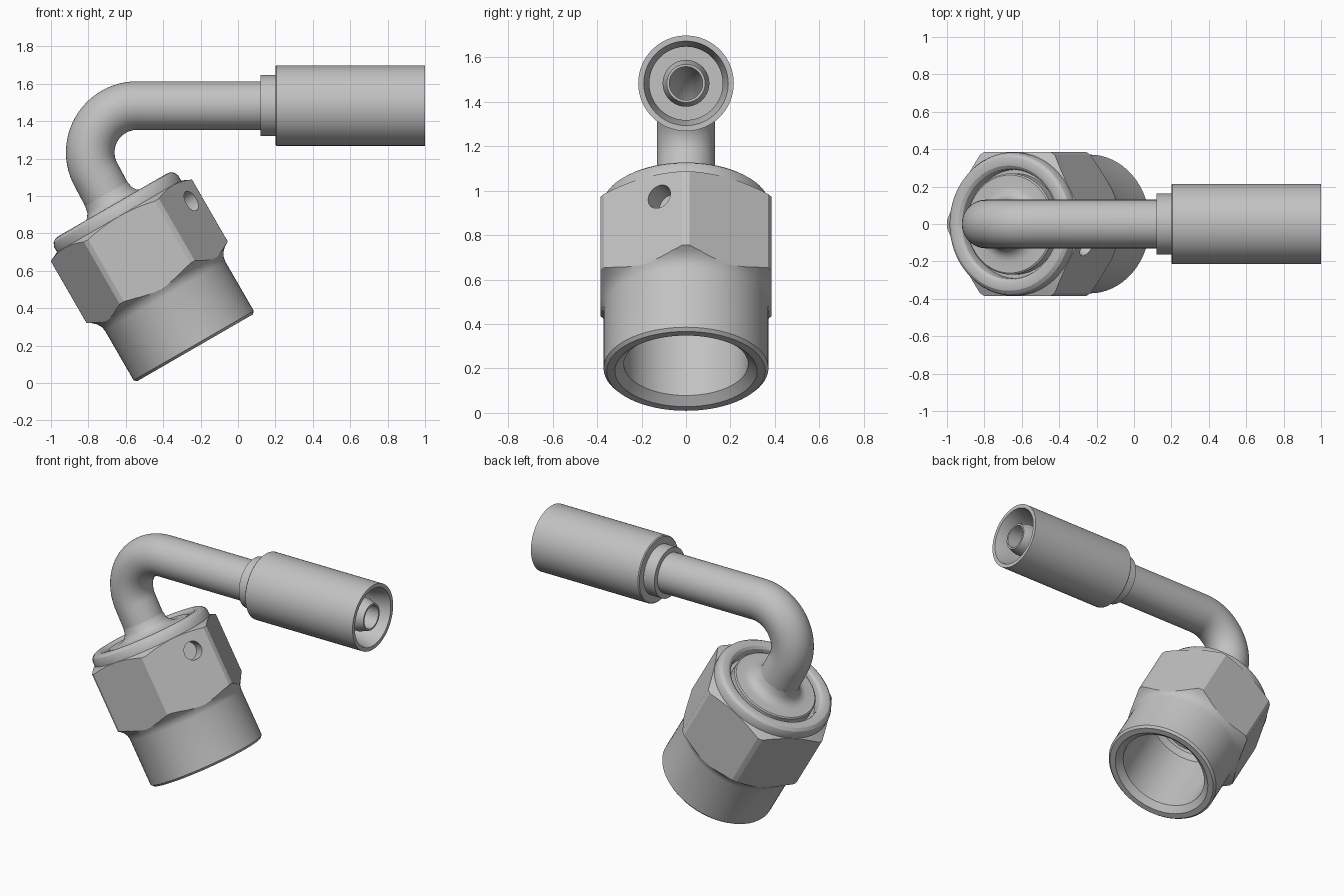
import bpy, bmesh, math
from mathutils import Vector, Matrix

if "Cube" in bpy.data.objects:
    bpy.data.objects.remove(bpy.data.objects["Cube"])

metal = bpy.data.materials.new("grey metal")
metal.diffuse_color = (0.54, 0.54, 0.54, 1)
metal.use_nodes = True
metal.node_tree.nodes["Principled BSDF"].inputs["Base Color"].default_value = metal.diffuse_color

Y = Vector((0, 1, 0))
U = Vector((-0.5, 0, 0.866025))        # nut axis, pointing up to the elbow
N = Vector((0.866025, 0, 0.5))         # across the nut axis
BASE = Vector((-0.23, 0, 0.188))       # centre of the nut mouth
X = Vector((1, 0, 0))
Z = Vector((0, 0, 1))
PIPE = Vector((0, 0, 1.483))           # horizontal pipe axis


def skin(name, rings, closed=True, segs=64):
    """Join rings (centre, in-plane direction, radius); closed makes a hollow part."""
    bm = bmesh.new()
    loops = []
    for c, n, r in rings:
        loops.append([bm.verts.new(c + r * (math.cos(a) * n + math.sin(a) * Y))
                      for a in (2 * math.pi * i / segs for i in range(segs))])
    pairs = list(zip(loops, loops[1:]))
    if closed:
        pairs.append((loops[-1], loops[0]))
    else:
        bm.faces.new(loops[0])
        bm.faces.new(loops[-1])
    for a, b in pairs:
        for i in range(segs):
            j = (i + 1) % segs
            bm.faces.new((a[i], a[j], b[j], b[i]))
    return finish(name, bm)


def finish(name, bm):
    bmesh.ops.recalc_face_normals(bm, faces=bm.faces)
    me = bpy.data.meshes.new(name)
    bm.to_mesh(me)
    bm.free()
    me.materials.append(metal)
    ob = bpy.data.objects.new(name, me)
    bpy.context.collection.objects.link(ob)
    return ob


def on_nut(profile):
    return [(BASE + U * t, N, r) for r, t in profile]


def on_pipe(profile):
    return [(PIPE + X * x, Z, r) for r, x in profile]


def cut(ob, tool, operation):
    mod = ob.modifiers.new("cut", 'BOOLEAN')
    mod.object, mod.operation, mod.solver = tool, operation, 'EXACT'
    bpy.context.view_layer.objects.active = ob
    bpy.ops.object.modifier_apply(modifier=mod.name)
    bpy.data.objects.remove(tool)


# Nut: turned body with rounded top lip, flared shoulder and stepped bore
nut = skin("hex_nut", on_nut([
    (0.32, 0), (0.357, 0), (0.371, 0.014), (0.371, 0.32), (0.376, 0.345),
    (0.39, 0.37), (0.412, 0.39), (0.436, 0.404), (0.436, 0.787), (0.383, 0.812),
    (0.383, 0.842), (0.374, 0.864), (0.357, 0.878), (0.335, 0.882), (0.312, 0.877),
    (0.297, 0.865), (0.291, 0.848), (0.291, 0.80), (0.25, 0.80), (0.25, 0.53),
    (0.28, 0.50), (0.28, 0.035)]))
# Six flats trimmed out of the turned body
hexagon = skin("hex_cutter", on_nut([(0.4446, -0.1), (0.4446, 1.0)]), closed=False, segs=6)
cut(nut, hexagon, 'INTERSECT')
# Blind hole in one flat
normal = 0.866025 * N - 0.5 * Y
bm = bmesh.new()
spot = BASE + U * 0.69 + N * 0.375 - Y * 0.12
bmesh.ops.create_cone(bm, cap_ends=True, segments=32, radius1=0.058, radius2=0.058, depth=0.2,
                      matrix=Matrix.Translation(spot) @ normal.to_track_quat('Z', 'Y').to_matrix().to_4x4())
cut(nut, finish("hole_cutter", bm), 'DIFFERENCE')

# Seat: flanged stem inside the nut, blending up into the tube
skin("stem_seat", on_nut([
    (0.075, 0.46), (0.16, 0.46), (0.245, 0.58), (0.245, 0.805), (0.27, 0.805),
    (0.27, 0.862), (0.262, 0.868), (0.20, 0.868), (0.175, 0.874), (0.153, 0.889),
    (0.137, 0.913), (0.13, 0.95), (0.075, 0.95)]))

# Tube: hollow 120 degree elbow with a straight run
R, bend = 0.25, Vector((-0.54, 0, 1.233))
path = [(BASE + U * 0.94, -N)]
for i in range(25):
    a = math.radians(210 - 5 * i)
    d = Vector((math.cos(a), 0, math.sin(a)))
    path.append((bend + d * R, d))
path.append((PIPE + X * 0.13, Z))
skin("elbow_tube", [(c, d, 0.13) for c, d in path] + [(c, d, 0.075) for c, d in reversed(path)])

# Collar and crimp sleeve with open end
skin("collar", on_pipe([(0.075, 0.12), (0.163, 0.12), (0.163, 0.21), (0.075, 0.21)]))
skin("crimp_sleeve", on_pipe([
    (0.10, 0.20), (0.209, 0.20), (0.215, 0.206), (0.215, 1.0), (0.19, 1.0),
    (0.165, 0.90), (0.165, 0.35), (0.10, 0.35)]))
# Hose nipple inside the sleeve
skin("hose_nipple", on_pipe([
    (0.075, 0.20), (0.105, 0.20), (0.105, 0.93), (0.086, 0.99), (0.075, 0.99)]))

# Smooth round surfaces, keep machined edges crisp
for ob in bpy.context.collection.objects:
    ob.select_set(True)
    bpy.context.view_layer.objects.active = ob
bpy.ops.object.shade_smooth_by_angle(angle=math.radians(25))
